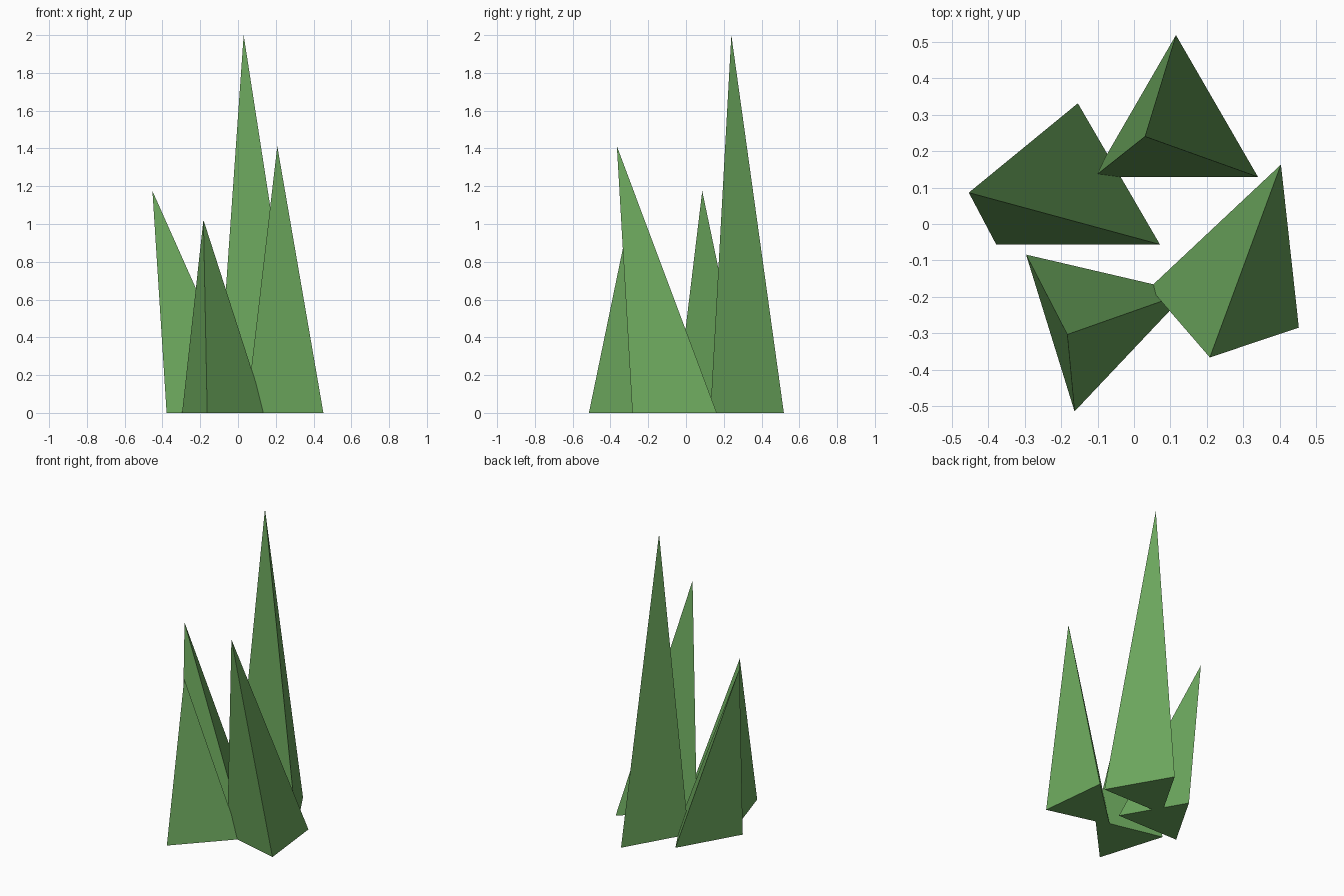
import bpy, bmesh

if "Cube" in bpy.data.objects:
    bpy.data.objects.remove(bpy.data.objects["Cube"])

green = bpy.data.materials.new("leaf_green")
green.diffuse_color = (0.15, 0.39, 0.11, 1)
green.use_nodes = True
green.node_tree.nodes["Principled BSDF"].inputs["Base Color"].default_value = green.diffuse_color


def blade(name, base, tip):
    """Leaning three-sided spike with a closed base on the ground."""
    bm = bmesh.new()
    feet = [bm.verts.new((x, y, 0)) for x, y in base]
    top = bm.verts.new(tip)
    bm.faces.new(feet)
    for i in range(3):
        bm.faces.new((feet[i], feet[(i + 1) % 3], top))
    bmesh.ops.recalc_face_normals(bm, faces=bm.faces)
    mesh = bpy.data.meshes.new(name)
    bm.to_mesh(mesh)
    bm.free()
    mesh.materials.append(green)
    bpy.context.collection.objects.link(bpy.data.objects.new(name, mesh))


# Tuft of four grass blades
blade("grass_blade_back", [(0.115, 0.518), (0.34, 0.129), (-0.11, 0.129)], (0.03, 0.24, 2.0))
blade("grass_blade_left", [(-0.154, 0.331), (-0.378, -0.056), (0.071, -0.056)], (-0.453, 0.086, 1.175))
blade("grass_blade_right", [(0.403, 0.163), (0.452, -0.284), (0.043, -0.175)], (0.208, -0.366, 1.412))
blade("grass_blade_front", [(-0.296, -0.084), (-0.163, -0.514), (0.146, -0.187)], (-0.183, -0.303, 1.022))
